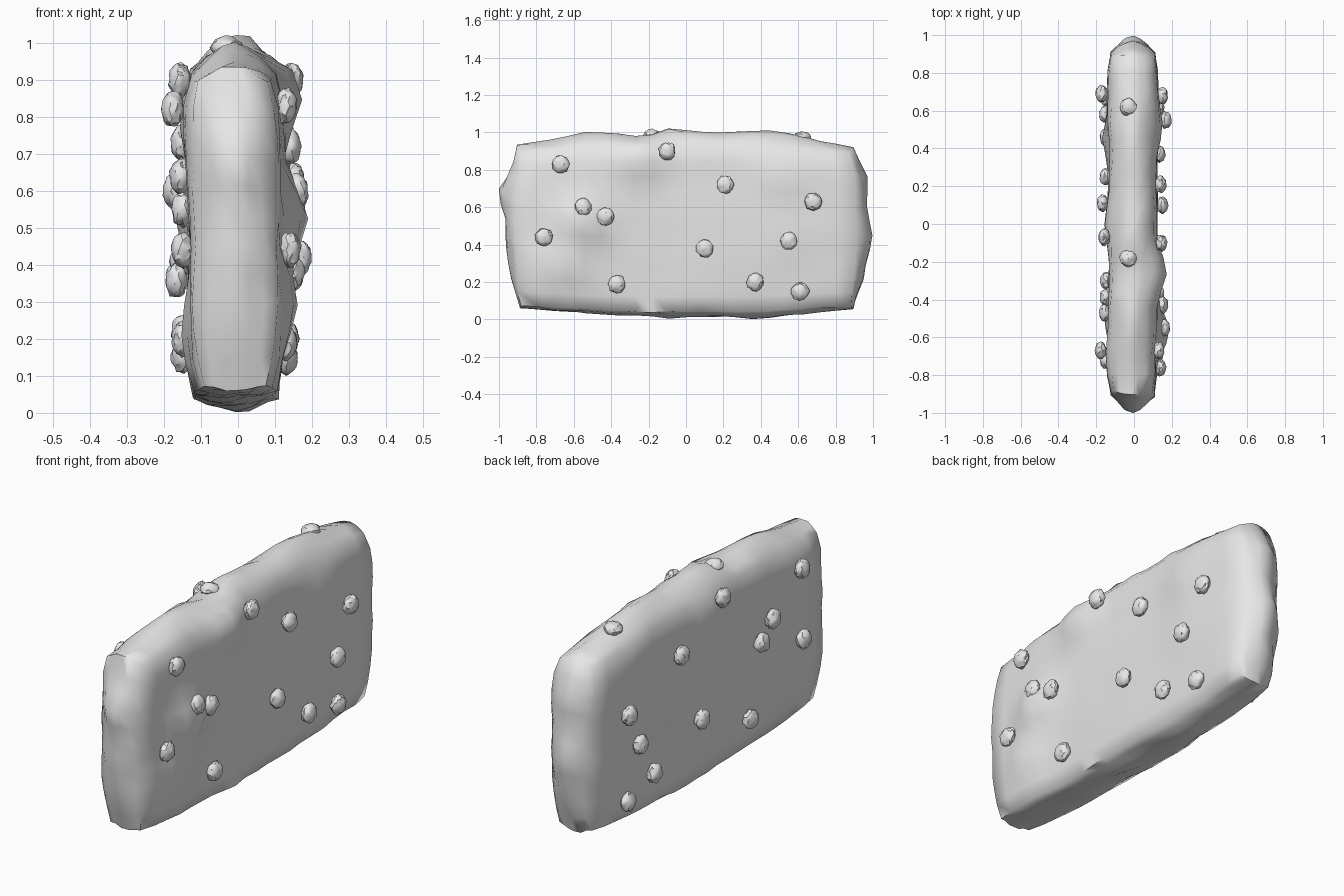
import bpy, bmesh, random
from mathutils import Vector, noise

if "Cube" in bpy.data.objects:
    bpy.data.objects.remove(bpy.data.objects["Cube"])

random.seed(4)
stone = bpy.data.materials.new("pale_grey_stone")
stone.diffuse_color = (0.8, 0.8, 0.8, 1)
stone.use_nodes = True
stone.node_tree.nodes["Principled BSDF"].inputs["Base Color"].default_value = stone.diffuse_color


def make_object(name, bm, angle):
    mesh = bpy.data.meshes.new(name)
    bm.to_mesh(mesh)
    bm.free()
    mesh.materials.append(stone)
    ob = bpy.data.objects.new(name, mesh)
    bpy.context.collection.objects.link(ob)
    bpy.ops.object.select_all(action='DESELECT')
    ob.select_set(True)
    bpy.context.view_layer.objects.active = ob
    bpy.ops.object.shade_smooth_by_angle(angle=angle)
    return ob


def along(points, t):
    """Height of a broken line at t."""
    for (a, p), (b, q) in zip(points, points[1:]):
        if t <= b:
            return p + (q - p) * max(0, (t - a) / (b - a))
    return points[-1][1]


def mix(a, b, t):
    return a + (b - a) * t


# Ridge lines running around the middle of the slab's narrow sides
TOP = ((-0.9, 0.935), (-0.75, 0.955), (-0.57, 1.0), (-0.41, 1.0), (-0.25, 0.975),
       (-0.09, 1.025), (0.06, 1.01), (0.2, 1.0), (0.41, 1.015), (0.6, 0.985),
       (0.75, 0.955), (0.9, 0.92))
BOTTOM = ((-0.9, 0.06), (-0.4, 0.025), (-0.08, 0.01), (0.15, 0.02), (0.41, 0.0),
          (0.6, 0.025), (0.9, 0.055))
FRONT = ((0.05, -0.885), (0.2, -0.935), (0.44, -0.97), (0.55, -0.965),
         (0.69, -1.005), (0.8, -0.945), (0.93, -0.905))
BACK = ((0.05, 0.89), (0.2, 0.945), (0.45, 1.0), (0.6, 0.965), (0.77, 0.975),
        (0.92, 0.9))
# Pebble centres on each large face: y, z, distance out from the middle
RIGHT = ((-0.67, 0.83, 0.13), (-0.55, 0.60, 0.16), (-0.43, 0.55, 0.15),
         (-0.76, 0.44, 0.14), (-0.37, 0.19, 0.13), (-0.10, 0.90, 0.145),
         (0.10, 0.38, 0.15), (0.21, 0.72, 0.14), (0.55, 0.42, 0.168),
         (0.37, 0.20, 0.135), (0.61, 0.15, 0.13), (0.68, 0.63, 0.15))
LEFT = ((-0.67, 0.82, 0.177), (-0.47, 0.64, 0.155), (-0.39, 0.55, 0.15),
        (-0.72, 0.44, 0.15), (-0.30, 0.20, 0.15), (-0.07, 0.90, 0.157),
        (0.11, 0.36, 0.167), (0.25, 0.73, 0.152), (0.58, 0.41, 0.155),
        (0.46, 0.22, 0.15), (0.67, 0.155, 0.15), (0.69, 0.60, 0.172))
# Sharper swellings of the large faces: x, y, z of each peak
PEAKS = ((0.2, -0.57, 0.52), (0.185, -0.25, 0.87), (0.17, -0.66, 0.3),
         (0.155, 0.52, 0.75), (-0.17, 0.45, 0.53), (-0.162, 0.0, 0.8),
         (-0.16, -0.5, 0.22))


def thickness(sign, y, z):
    """Distance of a large face from the middle, carried by its pebbles."""
    total = weights = 0
    for py, pz, out in (RIGHT if sign > 0 else LEFT):
        k = 1 / ((y - py) ** 2 + (z - pz) ** 2 + 0.01)
        total += k * (out - 0.023)
        weights += k
    base = total / weights
    result = base + 0.008 * noise.noise(Vector((sign * 3, y * 4.5, z * 4.5)))
    for px, py, pz in PEAKS:
        if px * sign > 0:
            d = ((y - py) ** 2 + (z - pz) ** 2) ** 0.5 / 0.17
            result = max(result, mix(abs(px), base, d)) if d < 1 else result
    return result


# Slab: gridded box with domed narrow sides and uneven large faces
bm = bmesh.new()
bmesh.ops.create_cube(bm, size=2)
for axis, cuts in enumerate((5, 19, 10)):
    edges = [e for e in bm.edges
             if abs(e.verts[0].co[axis] - e.verts[1].co[axis]) > 1.5]
    bmesh.ops.subdivide_edges(bm, edges=edges, cuts=cuts, use_grid_fill=True)
for v in bm.verts:
    u, s, w = v.co
    dome = 1 - abs(u) ** 1.8
    y, z = s * 0.92, 0.495 + w * 0.45
    rim = 0.035 * (1 - s * s)
    top = mix(0.895 + rim, along(TOP, y), dome)
    bottom = mix(0.075 - rim, along(BOTTOM, y), dome)
    bulge = 0.03 * (1 - w * w)
    front = mix(-0.88 - bulge, along(FRONT, z), dome)
    back = mix(0.88 + bulge, along(BACK, z), dome)
    y, z = mix(front, back, (s + 1) / 2), mix(bottom, top, (w + 1) / 2)
    # thinner towards the border, thinnest at the four corners
    edge = max(abs(s), abs(w)) ** 14
    corner = (abs(s) * abs(w)) ** 6
    trim = 0.015 * edge + 0.022 * corner
    right, left = thickness(1, y, z) - trim, trim - thickness(-1, y, z)
    v.co = (mix(left, right, (u + 1) / 2), y, z)
    if abs(u) < 0.9:
        n = noise.noise_vector(Vector((u * 2.5, y * 9, z * 9)))
        v.co += n * 0.012
    elif edge > 0.9:
        v.co += noise.noise_vector(Vector((u, y * 7, z * 7))) * 0.012
make_object("stone_slab", bm, 1.15)


# Pebbles: small lumpy balls resting on the faces
def pebble(name, location, scale):
    bm = bmesh.new()
    bmesh.ops.create_icosphere(bm, subdivisions=3, radius=1)
    offset = Vector(random.uniform(-50, 50) for _ in range(3))
    for v in bm.verts:
        lump = 1 + 0.2 * noise.noise(v.co * 2.6 + offset)
        v.co = Vector(a * b * lump for a, b in zip(v.co, scale))
    make_object(name, bm, 0.6).location = location


for side, sign, spots in (("right", 1, RIGHT), ("left", -1, LEFT)):
    for i, (y, z, out) in enumerate(spots):
        pebble(f"{side}_pebble_{i + 1}", (sign * out, y, z), (0.03, 0.045, 0.047))
for i, (y, z) in enumerate(((0.62, 0.975), (-0.18, 0.987))):
    pebble(f"top_pebble_{i + 1}", (-0.03, y, z), (0.043, 0.045, 0.03))
